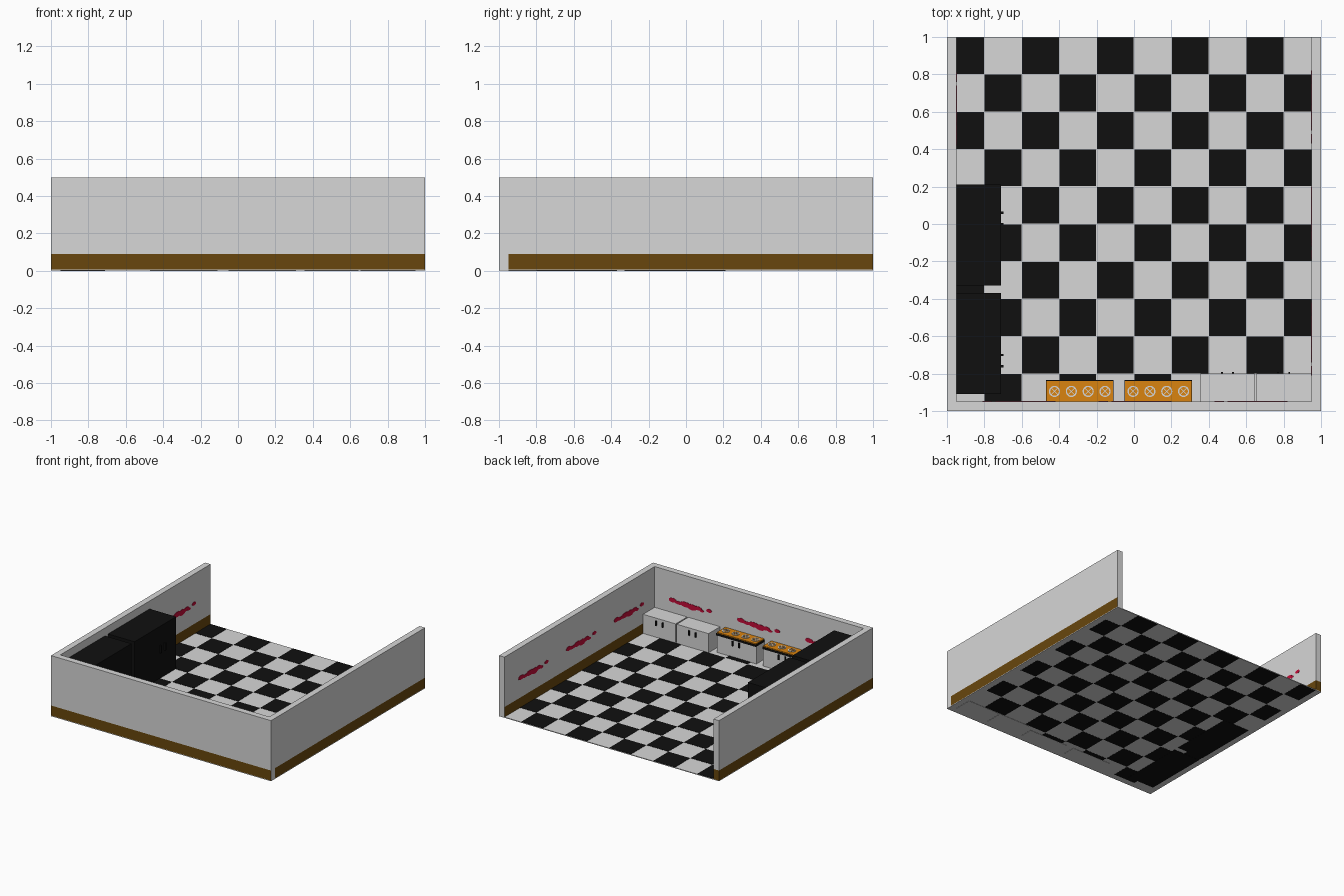
import bpy, bmesh, math
from mathutils import Vector, Matrix

if "Cube" in bpy.data.objects:
    bpy.data.objects.remove(bpy.data.objects["Cube"])


def material(name, rgb):
    m = bpy.data.materials.new(name)
    m.diffuse_color = (*rgb, 1)
    m.use_nodes = True
    m.node_tree.nodes["Principled BSDF"].inputs["Base Color"].default_value = m.diffuse_color
    return m


GREY = material("light_grey", (0.68, 0.68, 0.68))
BLACK = material("black", (0.005, 0.005, 0.005))
BROWN = material("brown_skirting", (0.14, 0.062, 0.004))
ORANGE = material("orange_hob", (0.70, 0.23, 0.005))
RED = material("crimson", (0.55, 0.004, 0.04))


def finish(name, bm, *mats):
    me = bpy.data.meshes.new(name)
    bm.to_mesh(me)
    bm.free()
    for m in mats:
        me.materials.append(m)
    ob = bpy.data.objects.new(name, me)
    bpy.context.collection.objects.link(ob)
    return ob


def add_box(bm, lo, hi):
    lo, hi = Vector(lo), Vector(hi)
    mat = Matrix.Translation((lo + hi) / 2) @ Matrix.Diagonal((*(hi - lo), 1))
    bmesh.ops.create_cube(bm, size=1, matrix=mat)


def box(name, lo, hi, mat):
    bm = bmesh.new()
    add_box(bm, lo, hi)
    return finish(name, bm, mat)


# Walls: brown skirting band below z = 0.09, except on one plain end
def wall(name, lo, hi, plain_end):
    bm = bmesh.new()
    add_box(bm, lo, hi)
    bmesh.ops.bisect_plane(bm, geom=bm.verts[:] + bm.edges[:] + bm.faces[:],
                           plane_co=(0, 0, 0.09), plane_no=(0, 0, 1))
    bm.normal_update()
    for f in bm.faces:
        low = f.calc_center_median().z < 0.09 and abs(f.normal.z) < 0.5
        plain = plain_end and f.normal.dot(Vector(plain_end)) > 0.9
        f.material_index = 1 if low and not plain else 0
    finish(name, bm, GREY, BROWN)


wall("front_wall", (-1, -1, 0.008), (1, -0.95, 0.5), (1, 0, 0))
wall("left_wall", (-1, -0.95, 0.008), (-0.95, 1, 0.5), None)
wall("right_wall", (0.95, -0.95, 0.008), (1, 1, 0.5), (0, 1, 0))

# Floor with black checker tiles showing on both sides
box("floor", (-1, -1, 0.002), (1, 1, 0.008), GREY)
bm = bmesh.new()
for r in range(10):
    for c in range(10):
        if (r + c) % 2:
            x, y = -1 + 0.2 * c, -1 + 0.2 * r
            add_box(bm, (max(x, -0.95) + 0.002, max(y, -0.95) + 0.002, 0.001),
                    (min(x + 0.2, 0.95) - 0.002, y + 0.198, 0.010))
finish("black_tiles", bm, BLACK)


# Tall black cupboards on the left wall
def cupboard(name, y0, y1, handles):
    box(name, (-0.95, y0, 0), (-0.71, y1, 0.435), BLACK)
    bm = bmesh.new()
    for y in handles:
        add_box(bm, (-0.712, y - 0.006, 0.22), (-0.697, y + 0.006, 0.28))
    finish(name + "_handles", bm, BLACK)


cupboard("tall_cupboard_back", -0.33, 0.21, (0.06, 0.0))
cupboard("tall_cupboard_front", -0.91, -0.37, (-0.70, -0.76))


def door_handles(name, xs, y, z):
    bm = bmesh.new()
    for x in xs:
        add_box(bm, (x - 0.005, y - 0.002, z - 0.02), (x + 0.005, y + 0.009, z + 0.02))
    finish(name, bm, BLACK)


# Grey base cabinets
for i, (x0, x1, hs) in enumerate([(0.355, 0.645, (0.47, 0.53)),
                                  (0.655, 0.95, (0.77, 0.83))]):
    box(f"base_cabinet_{i}", (x0, -0.95, 0), (x1, -0.80, 0.165), GREY)
    door_handles(f"cabinet_handles_{i}", hs, -0.80, 0.125)

# Stoves with an orange hob and four ring burners
for i, x0 in enumerate((-0.47, -0.05)):
    x1 = x0 + 0.36
    box(f"stove_body_{i}", (x0, -0.95, 0), (x1, -0.842, 0.15), GREY)
    box(f"stove_trim_{i}", (x0, -0.95, 0.15), (x1, -0.835, 0.167), BLACK)
    box(f"stove_hob_{i}", (x0 + 0.003, -0.948, 0.167), (x1 - 0.003, -0.839, 0.175), ORANGE)
    door_handles(f"stove_handles_{i}", (x0 + 0.155, x0 + 0.215), -0.842, 0.12)
    bm = bmesh.new()
    for k in range(4):
        centre = Matrix.Translation((x0 + 0.045 + 0.09 * k, -0.895, 0.176))
        n = 20
        rings = [[bm.verts.new(centre @ Vector((r * math.cos(a), r * math.sin(a), z)))
                  for a in (2 * math.pi * j / n for j in range(n))]
                 for r, z in ((0.030, -0.002), (0.030, 0.003), (0.023, 0.003), (0.023, -0.002))]
        for a, b in zip(rings, rings[1:] + rings[:1]):
            for j in range(n):
                bm.faces.new((a[j], a[(j + 1) % n], b[(j + 1) % n], b[j]))
        for ang in (45, 135):
            m = centre @ Matrix.Rotation(math.radians(ang), 4, 'Z')
            bmesh.ops.create_cube(bm, size=1, matrix=m @ Matrix.Diagonal((0.05, 0.004, 0.004, 1)))
    bmesh.ops.recalc_face_normals(bm, faces=bm.faces[:])
    finish(f"stove_burners_{i}", bm, GREY)

# Red splashes: (along, up, half length, half height) of each blob
BLOBS = [(-0.165, 0.008, 0.035, 0.018), (-0.11, 0.0, 0.04, 0.013),
         (-0.05, 0.003, 0.05, 0.021), (0.01, -0.004, 0.045, 0.024),
         (0.065, 0.002, 0.035, 0.016), (0.10, -0.010, 0.02, 0.010),
         (0.165, 0.008, 0.025, 0.014)]


def splash(name, origin, right, normal):
    bm = bmesh.new()
    right, normal = Vector(right), Vector(normal)
    frame = Matrix((right, Vector((0, 0, 1)), normal)).transposed().to_4x4()
    for u, v, a, b in BLOBS:
        m = (Matrix.Translation(origin) @ frame @ Matrix.Translation((u, v, 0))
             @ Matrix.Diagonal((a, b, 1, 1)))
        bmesh.ops.create_cone(bm, cap_ends=True, segments=12, radius1=1, radius2=1,
                              depth=0.006, matrix=m)
    bmesh.ops.recalc_face_normals(bm, faces=bm.faces[:])
    finish(name, bm, RED)


for i, p in enumerate((-0.62, 0.0, 0.62)):
    splash(f"front_splash_{i}", (p, -0.95, 0.26), (-1, 0, 0), (0, 1, 0))
    splash(f"left_splash_{i}", (-0.95, p, 0.25), (0, 1, 0), (1, 0, 0))
    splash(f"right_splash_{i}", (0.95, p, 0.245), (0, -1, 0), (-1, 0, 0))
